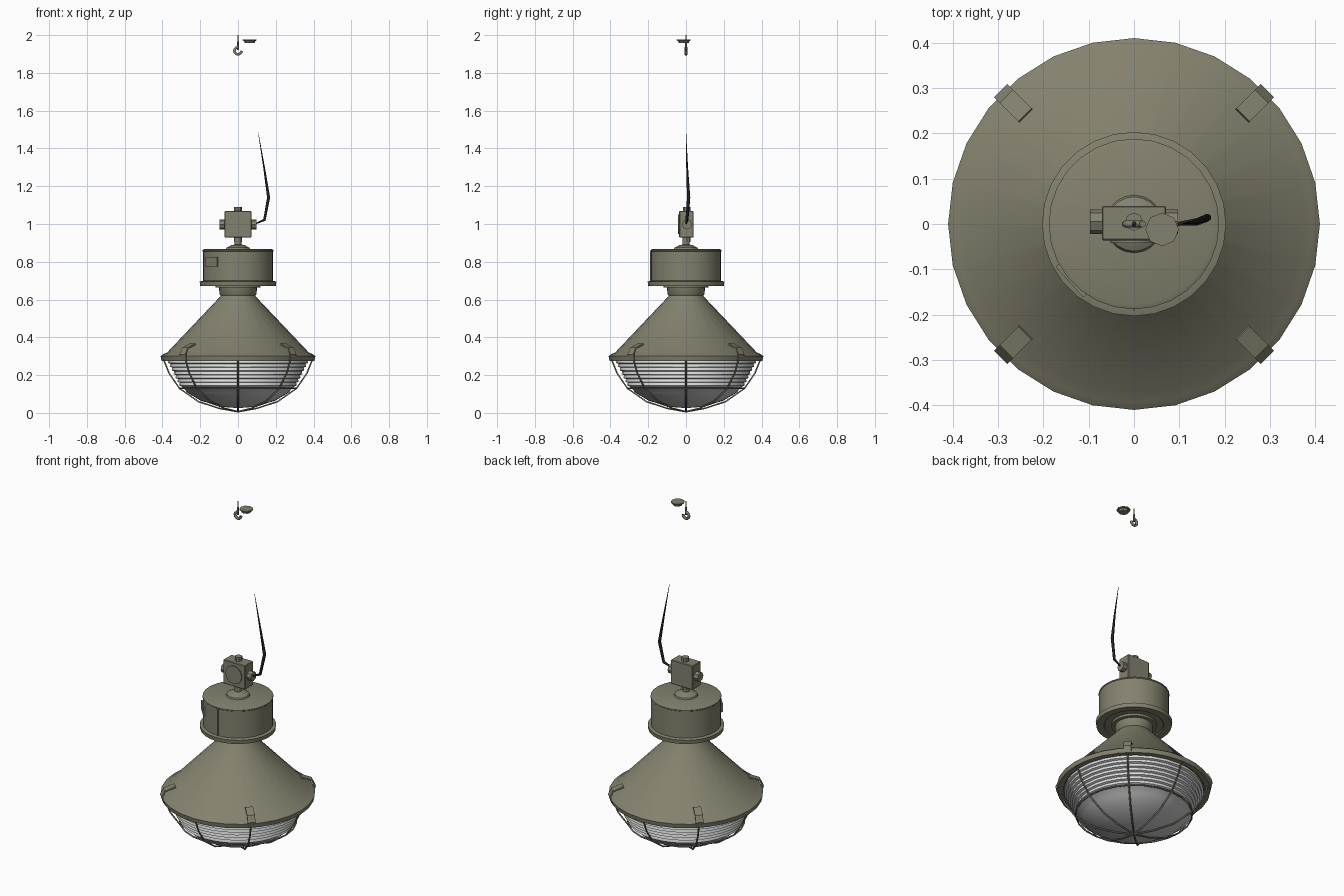
import bpy, bmesh, math
from mathutils import Vector, Matrix

cube = bpy.data.objects.get("Cube")
if cube:
    bpy.data.objects.remove(cube, do_unlink=True)


def material(name, rgb):
    m = bpy.data.materials.new(name)
    m.use_nodes = True
    m.diffuse_color = (*rgb, 1)
    m.node_tree.nodes["Principled BSDF"].inputs["Base Color"].default_value = (*rgb, 1)
    return m


OLIVE = material("olive paint", (0.23, 0.22, 0.155))
GLASS = material("grey glass", (0.55, 0.55, 0.56))
PALE = material("pale glass ribs", (0.74, 0.74, 0.75))
BLACK = material("black cable", (0.015, 0.015, 0.015))


def finish(name, bm, mats, smooth=True):
    mesh = bpy.data.meshes.new(name)
    bm.to_mesh(mesh)
    bm.free()
    obj = bpy.data.objects.new(name, mesh)
    bpy.context.collection.objects.link(obj)
    for m in mats:
        mesh.materials.append(m)
    if smooth:
        bpy.ops.object.select_all(action="DESELECT")
        obj.select_set(True)
        bpy.context.view_layer.objects.active = obj
        bpy.ops.object.shade_smooth_by_angle(angle=math.radians(30))
    return obj


def lathe(name, profile, mats=(OLIVE,), steps=28, centre=(0, 0, 0), rule=None):
    """Turn (radius, height) points about the vertical axis."""
    bm = bmesh.new()
    verts = [bm.verts.new((r, 0, z)) for r, z in profile]
    edges = [bm.edges.new(pair) for pair in zip(verts, verts[1:])]
    bmesh.ops.spin(bm, geom=verts + edges, cent=(0, 0, 0), axis=(0, 0, 1),
                   angle=2 * math.pi, steps=steps)
    bmesh.ops.remove_doubles(bm, verts=bm.verts, dist=0.0002)
    bmesh.ops.recalc_face_normals(bm, faces=bm.faces)
    if rule:
        for f in bm.faces:
            f.material_index = rule(f)
    bmesh.ops.translate(bm, verts=bm.verts, vec=centre)
    return finish(name, bm, mats)


def box(name, centre, size, turn=0, bevel=0.0):
    bm = bmesh.new()
    bmesh.ops.create_cube(bm, size=1)
    bmesh.ops.scale(bm, vec=size, verts=bm.verts)
    if bevel:
        bmesh.ops.bevel(bm, geom=bm.edges[:], offset=bevel, segments=1, affect="EDGES")
    bm.transform(Matrix.Translation(centre) @ Matrix.Rotation(turn, 4, "Z"))
    return finish(name, bm, (OLIVE,), False)


def cylinder(name, centre, radius, depth, axis, sides):
    bm = bmesh.new()
    bmesh.ops.create_cone(bm, cap_ends=True, segments=sides, radius1=radius,
                          radius2=radius, depth=depth)
    spin = Vector((0, 0, 1)).rotation_difference(Vector(axis)).to_matrix().to_4x4()
    bm.transform(Matrix.Translation(centre) @ spin)
    return finish(name, bm, (OLIVE,))


def wire(name, points, radius, mat=OLIVE, taper=None, closed=False):
    curve = bpy.data.curves.new(name, "CURVE")
    curve.dimensions = "3D"
    curve.bevel_depth = radius
    curve.bevel_resolution = 1
    curve.use_fill_caps = True
    spline = curve.splines.new("POLY")
    spline.points.add(len(points) - 1)
    for i, p in enumerate(points):
        spline.points[i].co = (*p, 1)
        spline.points[i].radius = taper[i] if taper else 1
    spline.use_cyclic_u = closed
    curve.materials.append(mat)
    obj = bpy.data.objects.new(name, curve)
    bpy.context.collection.objects.link(obj)
    return obj


def polar(r, angle, z):
    return (r * math.cos(angle), r * math.sin(angle), z)


# Conical reflector with rolled rim
lathe("reflector", [(0, 0.285), (0.37, 0.285), (0.375, 0.275), (0.405, 0.275),
                    (0.410, 0.30), (0.394, 0.312), (0.375, 0.32),
                    (0.095, 0.615), (0.085, 0.63), (0, 0.63)])

# Ribbed glass bowl: the ribbed band is paler than the smooth bottom
bowl = [(0, 0.025), (0.10, 0.033), (0.20, 0.066), (0.265, 0.105)]
for i in range(7):
    r, z = 0.298 + 0.010 * i, 0.14 + 0.02 * i
    bowl += [(r, z), (r + 0.013, z + 0.004)]
bowl += [(0.368, 0.28), (0, 0.284)]
lathe("glass_bowl", bowl, (GLASS, PALE), 32,
      rule=lambda f: int(f.calc_center_median().z > 0.13))

# Wire guard: bent bars and a hoop
guard = [(0.395, 0.285), (0.365, 0.21), (0.31, 0.13), (0.21, 0.06),
         (0.10, 0.024), (0, 0.006)]
for k in range(8):
    wire("guard_bar", [polar(r, k * math.pi / 4, z) for r, z in guard], 0.0045)
wire("guard_hoop", [polar(0.31, k * math.pi / 12, 0.13) for k in range(24)],
     0.0045, closed=True)

# Four spring clips on the rim
clip_path = [(0.34, 0.368), (0.36, 0.36), (0.398, 0.345), (0.416, 0.31), (0.405, 0.275)]
for k in range(4):
    bm = bmesh.new()
    angle = math.pi / 4 + k * math.pi / 2
    rows = [[bm.verts.new((r, s * 0.021, z)) for s in (-1, 1)] for r, z in clip_path]
    for a, b in zip(rows, rows[1:]):
        bm.faces.new((a[0], b[0], b[1], a[1]))
    bm.transform(Matrix.Rotation(angle, 4, "Z"))
    clip = finish("rim_clip", bm, (OLIVE,), False)
    clip.modifiers.new("thickness", "SOLIDIFY").thickness = 0.008

# Neck, stepped flange and gear housing
lathe("neck", [(0, 0.615), (0.088, 0.615), (0.098, 0.63), (0.102, 0.68), (0, 0.68)])
lathe("flange", [(0, 0.665), (0.12, 0.665), (0.12, 0.678), (0.155, 0.678),
                 (0.16, 0.672), (0.20, 0.672), (0.203, 0.695), (0.185, 0.70), (0, 0.70)])
lathe("housing", [(0, 0.69), (0.186, 0.69), (0.186, 0.855), (0.188, 0.857),
                  (0.188, 0.863), (0.178, 0.867), (0, 0.867)])
box("housing_seam", (0, -0.186, 0.775), (0.005, 0.01, 0.16))
lean = math.radians(-48)
box("label_plate", (0.187 * math.sin(lean), -0.187 * math.cos(lean), 0.80),
    (0.09, 0.009, 0.05), lean)

# Domed collar and stem under the junction box
lathe("collar", [(0, 0.862), (0.066, 0.862), (0.06, 0.875), (0.035, 0.888),
                 (0.018, 0.891), (0.018, 0.93), (0, 0.93)], steps=20)

# Junction box with cover and cable glands
box("junction_box", (0, 0.002, 0.998), (0.142, 0.076, 0.14), bevel=0.003)
cylinder("box_cover", (0, -0.038, 0.998), 0.052, 0.008, (0, 1, 0), 20)
for s in (-1, 1):
    cylinder("side_gland", (s * 0.082, 0.005, 0.998), 0.027, 0.03, (1, 0, 0), 8)
    cylinder("end_gland", (0, 0.005, 0.998 + s * 0.08), 0.02, 0.026, (0, 0, 1), 8)

# Loose tapering cable
wire("cable", [(0.095, 0, 1.003), (0.14, 0.005, 1.022), (0.162, 0.014, 1.14),
               (0.138, 0.006, 1.30), (0.107, 0, 1.485)], 0.008, BLACK,
     taper=(0.5, 1.0, 1.1, 0.6, 0.1))

# Ceiling hook and its small rose
lathe("ceiling_rose", [(0, -0.01), (0.026, -0.009), (0.03, 0.002), (0.037, 0.004),
                       (0.037, 0.01), (0, 0.01)], steps=8,
      centre=(0.062, -0.012, 1.967))
lathe("hook_spike", [(0, 0), (0.006, 0), (0.004, 0.045), (0.0015, 0.08), (0, 0.08)],
      steps=8, centre=(0, 0, 1.92))
hook = [(0.019 * math.cos(a), 0, 1.917 + 0.019 * math.sin(a))
        for a in (math.pi * (0.5 + k / 6) for k in range(10))]
wire("hook_loop", hook, 0.008)
